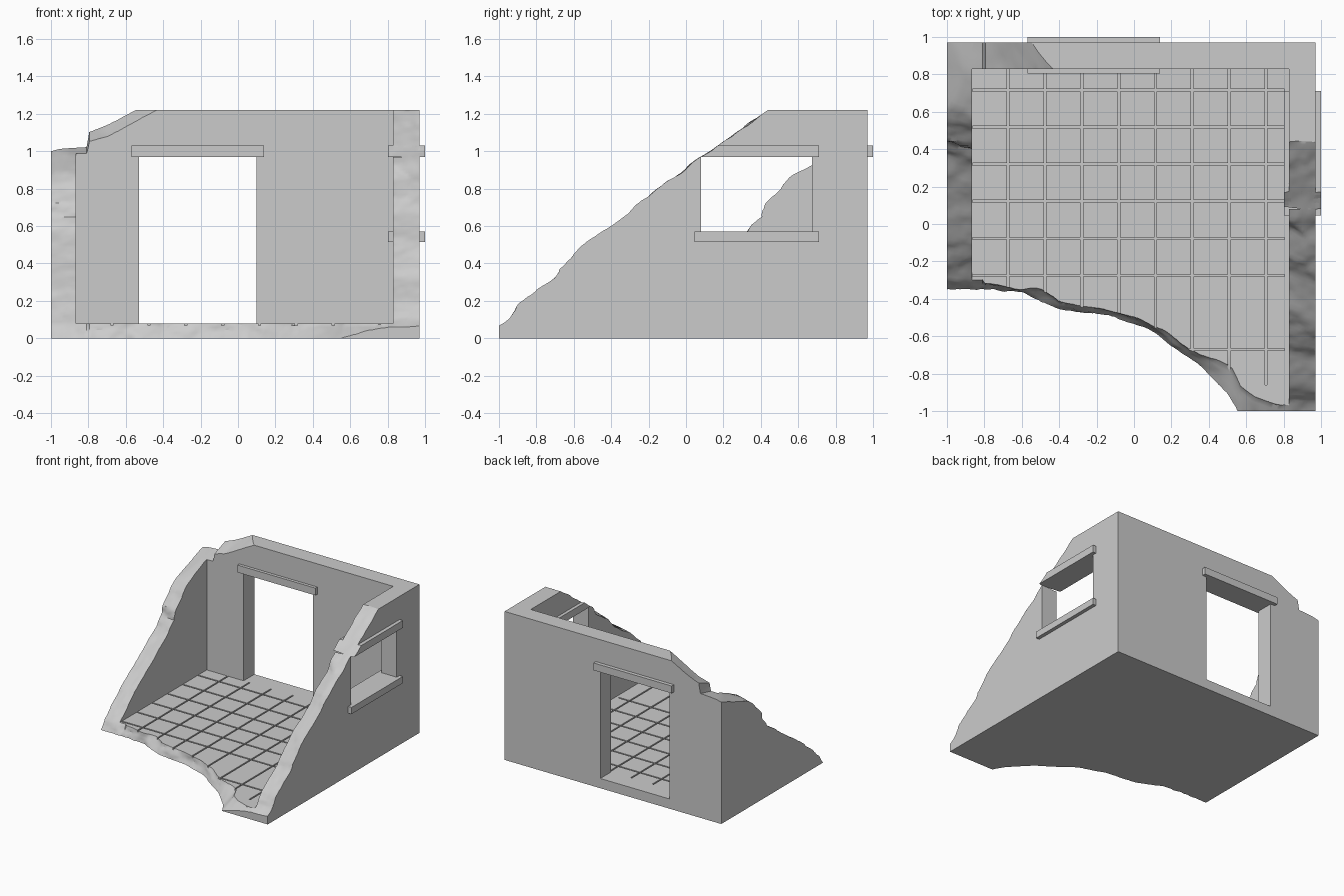
import bpy, bmesh
from mathutils import Vector, Matrix, noise

cube = bpy.data.objects.get("Cube")
if cube:
    bpy.data.objects.remove(cube, do_unlink=True)

concrete = bpy.data.materials.new("grey_concrete")
concrete.use_nodes = True
grey = (0.6, 0.6, 0.6, 1)
concrete.diffuse_color = grey
concrete.node_tree.nodes["Principled BSDF"].inputs["Base Color"].default_value = grey


def finish(name, bm):
    bmesh.ops.recalc_face_normals(bm, faces=bm.faces)
    mesh = bpy.data.meshes.new(name)
    bm.to_mesh(mesh)
    bm.free()
    mesh.materials.append(concrete)
    obj = bpy.data.objects.new(name, mesh)
    bpy.context.collection.objects.link(obj)
    return obj


def boxes(name, *bounds):
    """One object from boxes, each given as a low and a high corner."""
    bm = bmesh.new()
    for low, high in bounds:
        low, high = Vector(low), Vector(high)
        place = Matrix.Translation((low + high) / 2) @ Matrix.Diagonal((high - low).to_4d())
        bmesh.ops.create_cube(bm, size=1, matrix=place)
    return finish(name, bm)


def cut(obj, cutter):
    cutter.hide_render = True
    mod = obj.modifiers.new("cut", 'BOOLEAN')
    mod.operation = 'DIFFERENCE'
    mod.solver = 'EXACT'
    mod.object = cutter
    bpy.context.view_layer.objects.active = obj
    bpy.ops.object.modifier_apply(modifier=mod.name)


def along(points, v):
    """Straight-line interpolation through a short profile."""
    if v <= points[0][0]:
        return points[0][1]
    for (a, fa), (b, fb) in zip(points, points[1:]):
        if v <= b:
            return fa + (fb - fa) * (v - a) / (b - a)
    return points[-1][1]


# Profiles of the broken edge: floor as (x, y), walls as (z, y), corner as (x, z)
FLOOR_LOW = [(-1, -.35), (-.6, -.36), (-.4, -.46), (-.1, -.49), (.1, -.58),
             (.3, -.72), (.4, -.8), (.5, -.9), (.56, -1.01), (.8, -1.09)]
FLOOR_TOP = [(-.86, -.31), (-.5, -.35), (-.4, -.41), (-.2, -.44), (0, -.49), (.15, -.56),
             (.3, -.67), (.45, -.72), (.52, -.76), (.57, -.87), (.65, -.92), (.8, -.97)]
RIGHT_WALL = [(0, -.35), (.08, -.3), (.26, -.1), (.57, .33), (.65, .4), (.73, .43),
              (.8, .5), (.88, .58), (.93, .68), (.98, .8), (1.02, .97), (1.1, 1.2)]
LEFT_WALL = [(0, -1.06), (.06, -1.01), (.11, -.94), (.18, -.9), (.26, -.8), (.33, -.7),
             (.45, -.6), (.54, -.5), (.6, -.4), (.67, -.3), (.75, -.25), (.85, -.1),
             (.93, -.05), (1, .03), (1.08, .1), (1.17, .18), (1.22, .25), (1.26, .32)]
CORNER_IN = [(-1, .95), (-.86, 1), (-.8, 1.05), (-.7, 1.08), (-.6, 1.13), (-.43, 1.22), (0, 1.5)]
CORNER_OUT = [(-1, 1), (-.9, 1.03), (-.8, 1.1), (-.7, 1.14), (-.55, 1.22), (0, 1.6)]


def break_depth(x, z):
    if x < -.8:
        y = along(RIGHT_WALL, z) + .3 * max(0, -.86 - x) * z
    elif x > .8:
        y = along(LEFT_WALL, z) + .6 * max(0, min(.97 - x, .14)) * z
    else:
        t = max(0, min(1, z / .08))
        y = along(FLOOR_LOW, x) * (1 - t) + along(FLOOR_TOP, x) * t
    inner, outer = along(CORNER_IN, x), along(CORNER_OUT, x)
    y = max(y, min(1.2, .83 + .14 * (z - inner) / (outer - inner)))
    rough = noise.fractal(Vector((x * 6 + z * 3, 5, z * 14 - x * 3)), .8, 2.1, 4)
    return y + .014 * rough


# Ragged cutter filling everything in front of the break
bm = bmesh.new()
bmesh.ops.create_grid(bm, x_segments=136, y_segments=88, size=1)
for v in bm.verts:
    x, z = v.co.x * 1.02, .62 + v.co.y * .65
    v.co = (x, break_depth(x, z), z)
front = bmesh.ops.extrude_face_region(bm, geom=bm.faces[:], use_keep_orig=True)
for v in front["geom"]:
    if isinstance(v, bmesh.types.BMVert):
        v.co.y = -1.4
break_cutter = finish("break_cutter", bm)

# Grooves between floor tiles
LOW, HIGH, HALF = .068, .1, .006
long_lines = [((x - HALF, -.86 if x > .7 else -1.2, LOW), (x + HALF, .829, HIGH))
              for x in [-.673 + .197 * i for i in range(8)]]
cross_lines = [((-.864, y - HALF, LOW), (.805, y + HALF, HIGH))
               for y in [.715 - .198 * i for i in range(8) if i != 6]]

# Room shell with openings
shell = boxes("ruined_room", ((-1, -1, 0), (.97, .97, 1.22)))
cutters = [
    boxes("room_cutter", ((-.865, -1.5, .08), (.83, .83, 1.5))),
    boxes("door_cutter", ((-.53, .7, .08), (.1, 1.2, .97))),
    boxes("window_cutter", ((.7, .08, .57), (1.2, .675, .97))),
    boxes("long_groove_cutter", *long_lines),
    boxes("cross_groove_cutter", *cross_lines),
    break_cutter,
]
for cutter in cutters:
    cut(shell, cutter)

# Beams over the openings and the window sill
door_lintel = boxes("door_lintel", ((-.57, .805, .97), (.14, 1, 1.03)))
window_lintel = boxes("window_lintel", ((.803, .045, .97), (1, .712, 1.03)))
window_sill = boxes("window_sill", ((.803, .045, .515), (1, .712, .57)))
cut(window_lintel, break_cutter)

for cutter in cutters:
    bpy.data.objects.remove(cutter, do_unlink=True)

# Smooth the rubble, keep the edges crisp
bpy.ops.object.select_all(action='DESELECT')
shell.select_set(True)
bpy.context.view_layer.objects.active = shell
bpy.ops.object.shade_smooth_by_angle()
